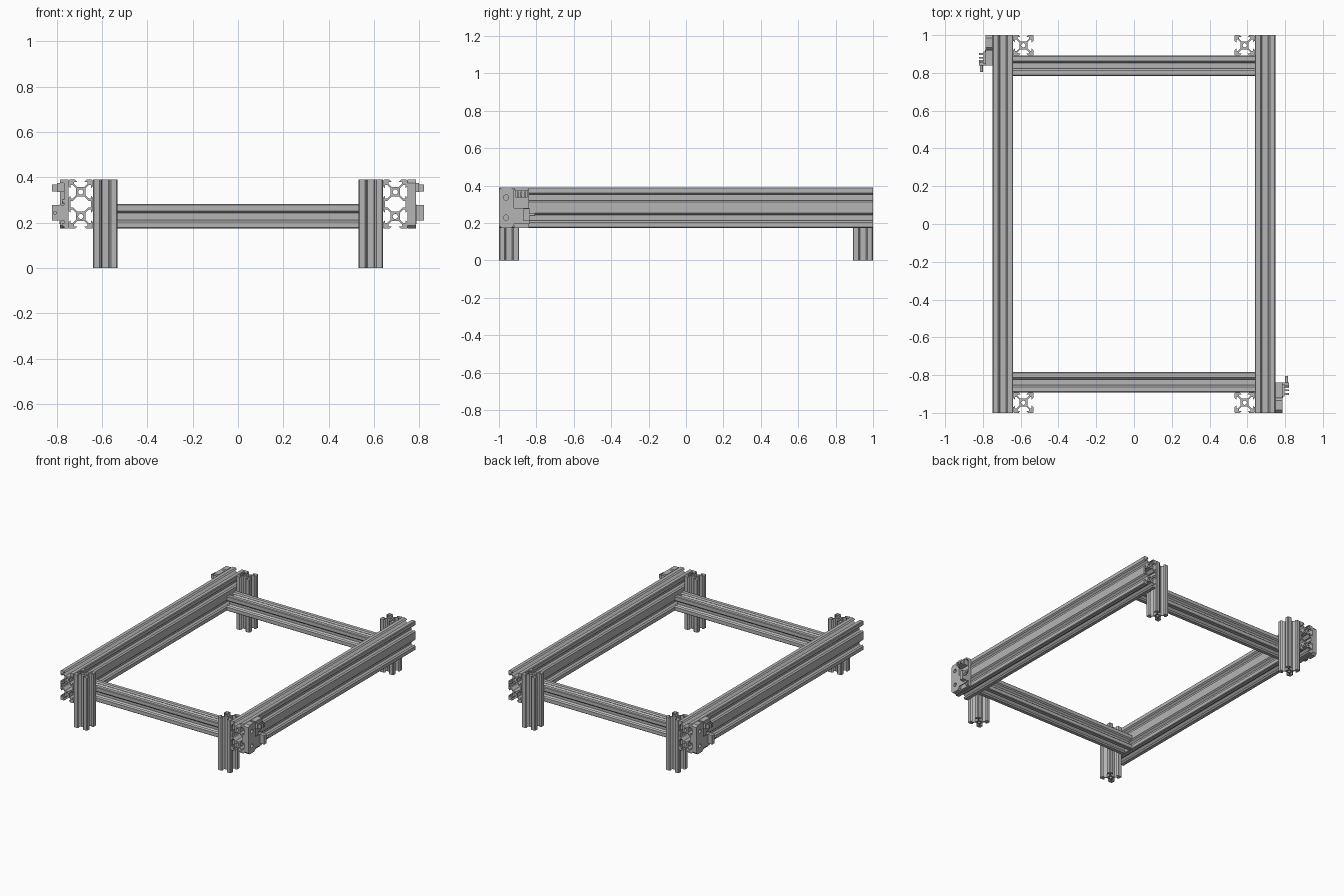
import bpy, math
from mathutils import Matrix, Vector

if "Cube" in bpy.data.objects:
    bpy.data.objects.remove(bpy.data.objects["Cube"], do_unlink=True)

S = 0.0054          # one profile millimetre
H = 10 * S          # half width of a single extrusion


def make_material(name, rgb):
    m = bpy.data.materials.new(name)
    m.use_nodes = True
    m.diffuse_color = (*rgb, 1)
    m.node_tree.nodes["Principled BSDF"].inputs["Base Color"].default_value = (*rgb, 1)
    return m


GREY = make_material("aluminium grey", (0.46, 0.46, 0.46))

# Directions of (u, v, length) for extruding along each axis
AXES = {"x": ((0, 1, 0), (0, 0, 1), (1, 0, 0)),
        "y": ((1, 0, 0), (0, 0, 1), (0, -1, 0)),
        "z": ((1, 0, 0), (0, 1, 0), (0, 0, 1))}


def extrude(name, loops, axis, centre, length):
    """Solid from an outline plus hole loops, extruded along one axis."""
    cu = bpy.data.curves.new(name, "CURVE")
    cu.dimensions, cu.fill_mode, cu.extrude = "2D", "BOTH", length / 2
    for loop in loops:
        sp = cu.splines.new("POLY")
        sp.points.add(len(loop) - 1)
        for p, (u, v) in zip(sp.points, loop):
            p.co = (u, v, 0, 1)
        sp.use_cyclic_u = True
    tmp = bpy.data.objects.new(name + "_curve", cu)
    bpy.context.collection.objects.link(tmp)
    bpy.context.view_layer.update()
    me = bpy.data.meshes.new_from_object(
        tmp.evaluated_get(bpy.context.evaluated_depsgraph_get()))
    bpy.data.objects.remove(tmp, do_unlink=True)
    bpy.data.curves.remove(cu)
    rot = Matrix([Vector(a) for a in AXES[axis]]).transposed().to_4x4()
    me.transform(Matrix.Translation(centre) @ rot)
    me.materials.clear()
    me.materials.append(GREY)
    for p in me.polygons:
        p.use_smooth = False
        p.material_index = 0
    me.name = name
    ob = bpy.data.objects.new(name, me)
    bpy.context.collection.objects.link(ob)
    return ob


def circle(u, v, r, n=20):
    return [(u + r * math.cos(2 * math.pi * i / n), v + r * math.sin(2 * math.pi * i / n))
            for i in range(n)]


def rect(u0, u1, v0, v1, c=0.0):
    """Rectangle with optional chamfered corners."""
    if not c:
        return [(u0, v0), (u1, v0), (u1, v1), (u0, v1)]
    return [(u0 + c, v0), (u1 - c, v0), (u1, v0 + c), (u1, v1 - c),
            (u1 - c, v1), (u0 + c, v1), (u0, v1 - c), (u0, v0 + c)]


def box(name, x, y, z):
    return extrude(name, [rect(*x, *y)], "z", (0, 0, sum(z) / 2), z[1] - z[0])


# Slot and corner shapes, in millimetres
HALF = [(10, -4.6), (8.2, -2.9), (8.2, -5.5), (6.56, -5.5), (3.9, -2.84)]
SLOT = HALF + [(u, -v) for u, v in reversed(HALF)]
CORNER = [(10, 9.2), (9.2, 10)]


def place(points, quarter, dv=0):
    c, s = ((1, 0), (0, 1), (-1, 0), (0, -1))[quarter]
    return [((c * u - s * v) * S, (s * u + c * v + dv) * S) for u, v in points]


single = [sum((place(SLOT + CORNER, q) for q in range(4)), []), circle(0, 0, 2.1 * S)]

outline = (place(SLOT, 0, -10) + place(SLOT + CORNER, 0, 10)
           + place(SLOT + CORNER, 1, 10) + place(SLOT, 2, 10)
           + place(SLOT + CORNER, 2, -10) + place(SLOT + CORNER, 3, -10))
hollow = [(8.2, -2.7), (8.2, 2.7), (6.24, 2.7), (2.84, 6.1),
          (-2.84, 6.1), (-6.24, 2.7), (-8.2, 2.7), (-8.2, -2.7),
          (-6.24, -2.7), (-2.84, -6.1), (2.84, -6.1), (6.24, -2.7)]
double = [outline, [(u * S, v * S) for u, v in hollow],
          circle(0, 10 * S, 2.1 * S), circle(0, -10 * S, 2.1 * S)]

# Frame of extrusions
TOP, LOW = 0.39, 0.39 - 4 * H
RX = 0.64 + H
for sx, side in ((1, "left"), (-1, "right")):
    extrude(side + "_side_rail", double, "y", (sx * RX, 0, TOP - 2 * H), 2.0)
    for sy, end in ((-1, "front"), (1, "back")):
        extrude(f"{end}_{side}_leg", single, "z",
                (sx * (0.64 - H), sy * (1 - H), TOP / 2), TOP)
for sy, end in ((-1, "front"), (1, "back")):
    extrude(end + "_cross_rail", single, "x", (0, sy * (1 - 3 * H), LOW + H), 1.28)


# Switch bracket on the outside of a rail end
def bracket(prefix):
    x0 = 0.64 + 2 * H
    ym = -0.962
    parts = [
        extrude(prefix + "_bracket_plate",
                [rect(-1, -0.92, LOW, TOP, 0.014)]
                + [circle(ym, z, 0.014) for z in (TOP - H, LOW + H)],
                "x", (x0 + 0.019, 0, 0), 0.038),
        box(prefix + "_bracket_web", (x0, x0 + 0.02), (-0.92, -0.84), (LOW, TOP)),
        box(prefix + "_switch_shelf", (x0 + 0.02, x0 + 0.038), (-0.92, -0.84), (0.375, TOP)),
        box(prefix + "_switch_body", (x0 + 0.02, x0 + 0.05), (-0.912, -0.848), (0.335, 0.375)),
        box(prefix + "_connector", (x0 + 0.02, x0 + 0.073), (-0.868, -0.838), (0.21, 0.278)),
        box(prefix + "_switch_board", (x0 + 0.034, x0 + 0.04), (-0.92, -0.838), (0.195, 0.28)),
        extrude(prefix + "_plunger", [circle(x0 + 0.06, 0.244, 0.008, 12)], "y",
                (0, -0.823, 0), 0.034),
    ]
    for i, y in enumerate((-0.9, -0.88, -0.86)):
        parts.append(box(f"{prefix}_switch_pin_{i + 1}", (x0 + 0.05, x0 + 0.073),
                         (y - 0.004, y + 0.004), (0.338, 0.368)))
    for i, z in enumerate((0.295, 0.19)):
        parts.append(extrude(f"{prefix}_screw_{i + 1}", [circle(-0.852, z, 0.01, 12)],
                             "x", (x0 + 0.022, 0, 0), 0.012))
    return parts


# One bracket at the front left, a half-turned twin at the back right
bracket("front")
for ob in bracket("back"):
    ob.data.transform(Matrix.Rotation(math.pi, 4, "Z"))
